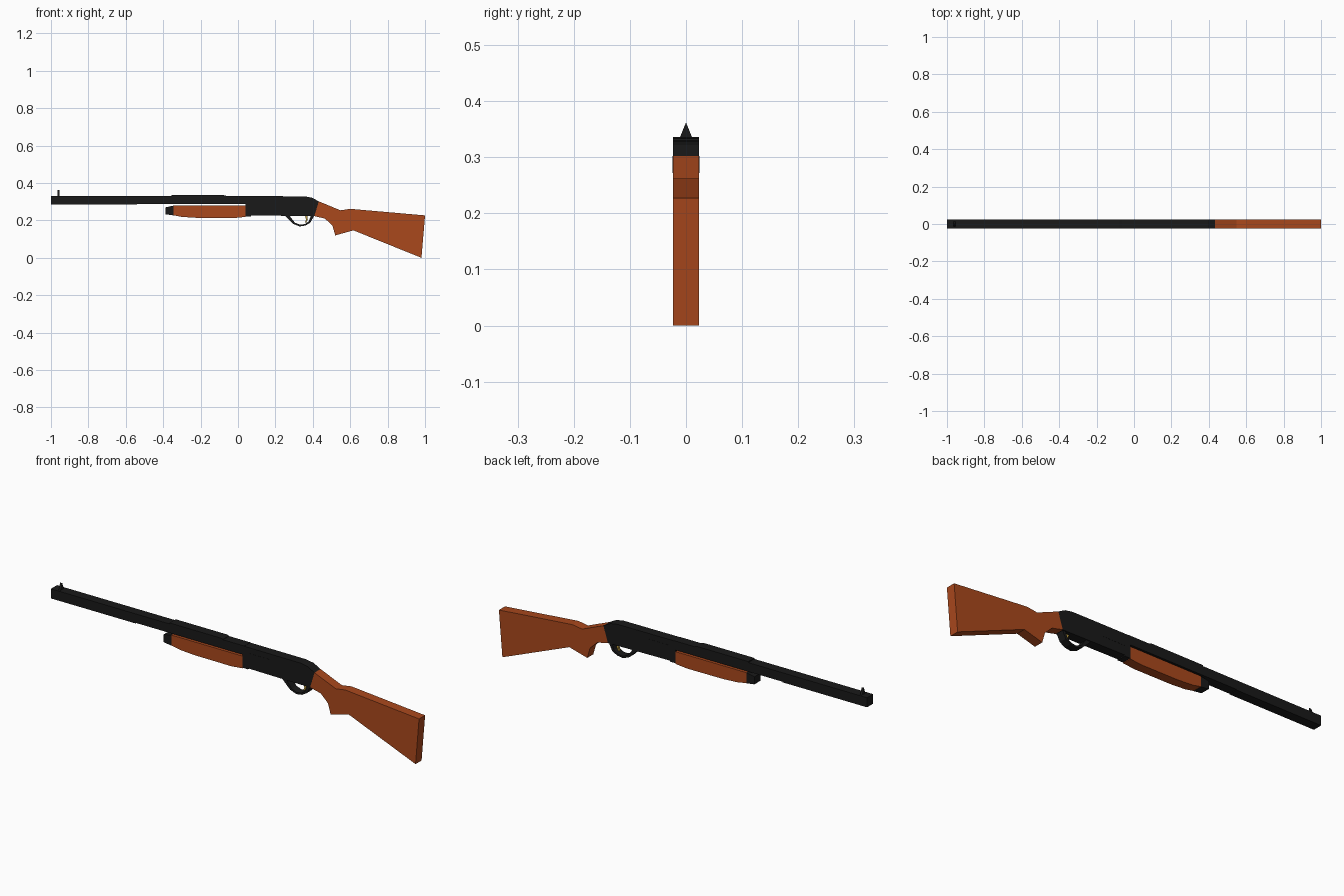
import bpy
import bmesh

if "Cube" in bpy.data.objects:
    bpy.data.objects.remove(bpy.data.objects["Cube"])

HALF = 0.0235  # half thickness of the main body


def material(name, rgb):
    m = bpy.data.materials.new(name)
    m.diffuse_color = (*rgb, 1)
    m.use_nodes = True
    m.node_tree.nodes["Principled BSDF"].inputs["Base Color"].default_value = m.diffuse_color
    return m


BLACK = material("black_metal", (0.01, 0.01, 0.01))
WOOD = material("wood", (0.40, 0.065, 0.012))
BRASS = material("brass", (0.5, 0.33, 0.05))


def make_object(name, bm, mat):
    bmesh.ops.recalc_face_normals(bm, faces=bm.faces)
    mesh = bpy.data.meshes.new(name)
    bm.to_mesh(mesh)
    bm.free()
    mesh.materials.append(mat)
    obj = bpy.data.objects.new(name, mesh)
    bpy.context.collection.objects.link(obj)
    return obj


def extrude_profile(name, points, mat, half=HALF):
    """Side profile in x/z, extruded symmetrically along y."""
    bm = bmesh.new()
    face = bm.faces.new([bm.verts.new((x, -half, z)) for x, z in points])
    new = bmesh.ops.extrude_face_region(bm, geom=[face])["geom"]
    verts = [v for v in new if isinstance(v, bmesh.types.BMVert)]
    bmesh.ops.translate(bm, verts=verts, vec=(0, 2 * half, 0))
    return make_object(name, bm, mat)


def box_profile(x0, x1, z0, z1):
    return [(x0, z0), (x1, z0), (x1, z1), (x0, z1)]


def band(name, outer, inner, mat, half):
    """Open curved strap between two matching side paths."""
    return extrude_profile(name, outer + inner[::-1], mat, half)


# Barrel and the raised top cover
extrude_profile("barrel", [(-1, 0.284), (-0.54, 0.284), (-0.54, 0.287), (0.05, 0.287),
                           (0.05, 0.331), (-1, 0.331)], BLACK)
extrude_profile("barrel_cover", [(-0.355, 0.325), (-0.065, 0.325), (-0.065, 0.333),
                                 (-0.08, 0.336), (-0.355, 0.336)], BLACK)

# Receiver with sloped back
extrude_profile("receiver", [(0.04, 0.222), (0.07, 0.222), (0.07, 0.227), (0.408, 0.223),
                             (0.432, 0.302), (0.395, 0.322), (0.355, 0.329),
                             (0.04, 0.330)], BLACK)
extrude_profile("ejection_port", box_profile(0.07, 0.19, 0.272, 0.302), BLACK, HALF + 0.0008)

# Pump grip and its front cap
extrude_profile("pump_grip", [(-0.345, 0.228), (-0.30, 0.219), (-0.22, 0.214), (-0.02, 0.213),
                              (0.04, 0.219), (0.04, 0.279), (-0.345, 0.279)], WOOD)
extrude_profile("magazine_cap", [(-0.388, 0.233), (-0.345, 0.227), (-0.345, 0.279),
                                 (-0.388, 0.270)], BLACK)

# Shoulder stock
extrude_profile("stock", [(0.432, 0.302), (0.548, 0.254), (0.60, 0.262), (1.0, 0.227),
                          (0.981, 0.0), (0.617, 0.147), (0.52, 0.12), (0.505, 0.172),
                          (0.465, 0.210), (0.408, 0.223)], WOOD)

# Trigger guard loop and trigger
outer = [(0.25, 0.226), (0.296, 0.181), (0.33, 0.168), (0.362, 0.173), (0.388, 0.189), (0.407, 0.226)]
inner = [(0.275, 0.226), (0.304, 0.188), (0.332, 0.177), (0.358, 0.181), (0.378, 0.195), (0.39, 0.226)]
band("trigger_guard", outer, inner, BLACK, 0.019)
extrude_profile("trigger", [(0.358, 0.226), (0.364, 0.205), (0.358, 0.190), (0.366, 0.190),
                            (0.373, 0.205), (0.372, 0.226)], BRASS, 0.005)

# Triangular front sight, facing along the barrel
bm = bmesh.new()
front = bm.faces.new([bm.verts.new((-0.966, y, z))
                      for y, z in ((-0.013, 0.33), (0.013, 0.33), (0, 0.362))])
new = bmesh.ops.extrude_face_region(bm, geom=[front])["geom"]
bmesh.ops.translate(bm, verts=[v for v in new if isinstance(v, bmesh.types.BMVert)],
                    vec=(0.011, 0, 0))
make_object("front_sight", bm, BLACK)
